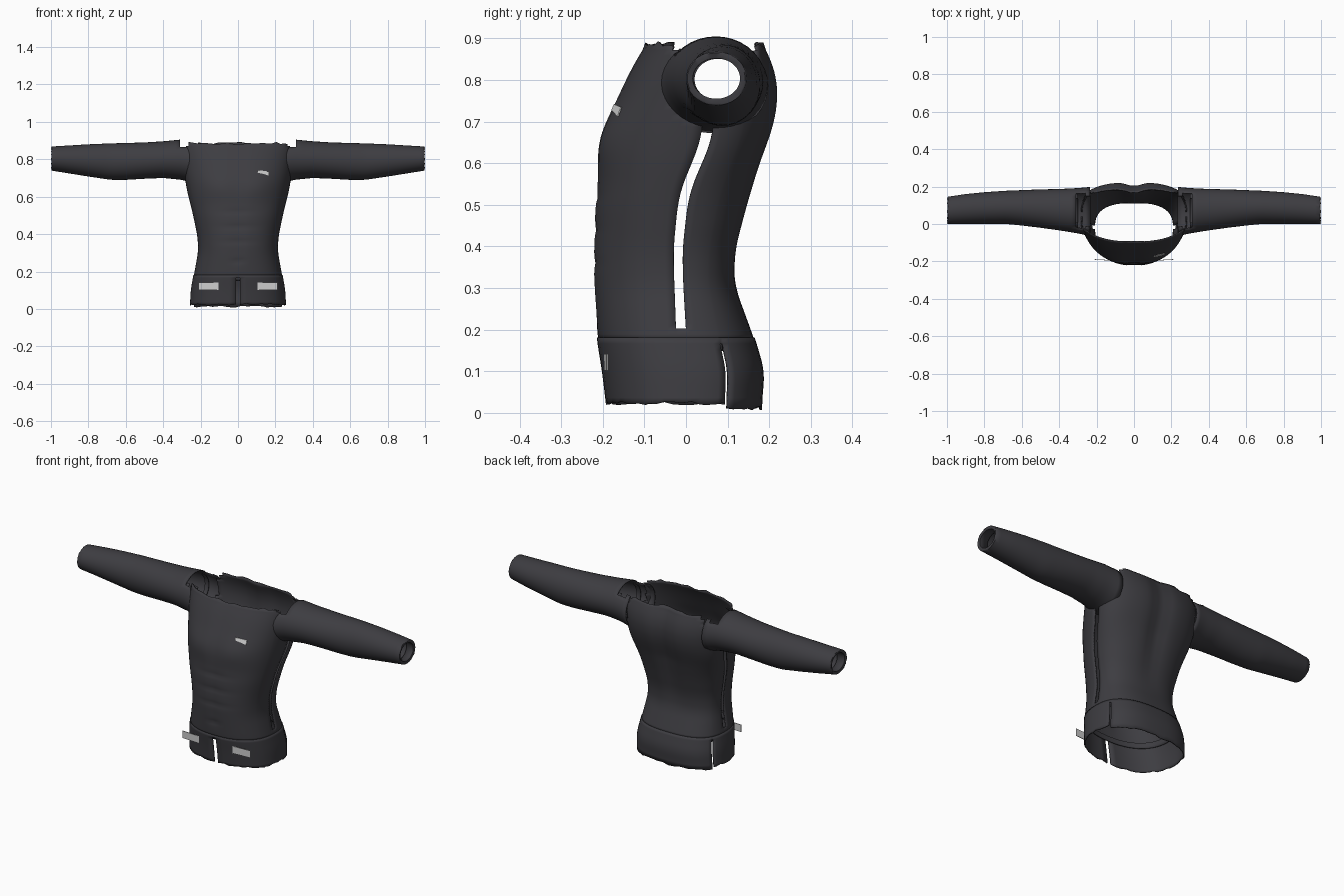
import bpy, bmesh, math, random
from math import sin, cos, pi, exp

if "Cube" in bpy.data.objects:
    bpy.data.objects.remove(bpy.data.objects["Cube"])

random.seed(4)


def material(name, r, g, b):
    m = bpy.data.materials.new(name)
    m.diffuse_color = (r, g, b, 1)
    m.use_nodes = True
    m.node_tree.nodes["Principled BSDF"].inputs["Base Color"].default_value = m.diffuse_color
    return m


FABRIC = material("charcoal fabric", 0.047, 0.046, 0.053)
LABEL = material("light grey label", 0.62, 0.62, 0.62)


def lerp(table, z, col):
    if z <= table[0][0]:
        return table[0][col]
    for a, b in zip(table, table[1:]):
        if z <= b[0]:
            return a[col] + (b[col] - a[col]) * (z - a[0]) / (b[0] - a[0])
    return table[-1][col]


def soft(table, z, col):
    return sum(lerp(table, z + d, col) for d in (-.024, -.012, 0, .012, .024)) / 5


def loft(name, rings, drop, mat):
    """Skin closed rings, leaving out faces whose centre meets the drop rule."""
    bm = bmesh.new()
    rows = [[bm.verts.new(p) for p in ring] for ring in rings]
    n = len(rows[0])
    for lo, hi in zip(rows, rows[1:]):
        for j in range(n):
            k = (j + 1) % n
            quad = (lo[j], lo[k], hi[k], hi[j])
            c = sum((v.co for v in quad), quad[0].co * 0) / 4
            if not drop(c, j):
                bm.faces.new(quad)
    bmesh.ops.delete(bm, geom=[v for v in bm.verts if not v.link_faces], context='VERTS')
    me = bpy.data.meshes.new(name)
    bm.to_mesh(me)
    bm.free()
    me.materials.append(mat)
    ob = bpy.data.objects.new(name, me)
    bpy.context.collection.objects.link(ob)
    return ob


def finish(ob, thickness):
    s = ob.modifiers.new("cloth thickness", 'SOLIDIFY')
    s.thickness, s.offset = thickness, -1
    bpy.ops.object.select_all(action='DESELECT')
    ob.select_set(True)
    bpy.context.view_layer.objects.active = ob
    bpy.ops.object.shade_smooth_by_angle(angle=math.radians(50))


# Torso profile: height, half width, front y, back y, side seam y
BODY = [(0, .255, -.187, .178, 0), (.1, .25, -.199, .186, 0), (.18, .236, -.212, .163, -.012),
        (.3, .214, -.221, .119, -.016), (.35, .214, -.223, .118, -.018), (.4, .219, -.222, .124, -.018),
        (.5, .24, -.219, .151, -.008), (.55, .252, -.213, .166, .005), (.6, .265, -.213, .181, .028),
        (.65, .276, -.208, .2, .048), (.7, .284, -.192, .216, .055), (.75, .292, -.169, .224, .06),
        (.8, .3, -.146, .222, .066), (.85, .305, -.12, .207, .07), (.9, .31, -.088, .18, .07)]

# Columns round the body, with narrow ones at the side seams, hip vents and front slit
quarter = [.035, .12, .22, .33, .43, .475] + [.475 + (1.545 - .475) * i / 10 for i in range(1, 11)]
half = quarter + [pi - t for t in reversed(quarter)]
angles = half + [pi + t for t in half]
N = len(angles)


def body_point(t, z, puff=0.0):
    w, f, b, yc = (soft(BODY, z, c) for c in (1, 2, 3, 4))
    n = 2.35 if sin(t) < 0 else 2.6
    c = math.copysign(abs(cos(t)) ** (2 / n), cos(t))
    s = math.copysign(abs(sin(t)) ** (2 / n), sin(t))
    x = (w + puff) * c
    y = yc + ((yc - f + puff) if s < 0 else (b - yc + puff)) * s
    if s > 0:    # spine groove
        y -= .02 * s * exp(-(x / .05) ** 2) * min(1, max(0, (z - .3) / .3))
    else:        # chest, breastbone and stomach relief
        y -= .007 * exp(-((abs(x) - .11) / .07) ** 2 - ((z - .66) / .06) ** 2)
        y += .005 * exp(-(x / .018) ** 2) * min(1, max(0, (z - .2) / .1))
        for zc in (.36, .44, .52):
            y += .004 * exp(-((z - zc) / .012) ** 2 - (x / .09) ** 2)
        y += .008 * exp(-(x / .015) ** 2 - ((z - .255) / .012) ** 2)
    return x, y, z


# Upper garment body, open along the sides and at the armholes
def drop_body(c, j):
    side = j in (N // 2 - 1, N - 1)
    if side and .2 < c.z < .7:
        return True
    hole = ((c.y - .07) / .108) ** 2 + ((c.z - .8) / .102) ** 2 < 1
    over = c.z > .8 and -.03 < c.y < .17
    return abs(c.x) > .2 and (hole or over)


heights = [.176 + (.885 - .176) * i / 54 for i in range(55)]
rings = [[body_point(t, z) for t in angles] for z in heights]
rings[-1] = [(x, y, z + random.uniform(-.006, .008)) for x, y, z in rings[-1]]
finish(loft("torso", rings, drop_body, FABRIC), .006)


# Hip band with side vents and a slit at the front
def drop_hip(c, j):
    vent = abs(c.x) > .15 and j in (4, N // 2 - 6)
    return (vent and c.z < .17) or (j == N * 3 // 4 - 1 and c.z < .165)


hip_rings = []
for i in range(12):
    z = .022 + (.181 - .022) * i / 11
    ring = [body_point(t, z, .003) for t in angles]
    if i == 0:
        ring = [(x, y, z + random.uniform(-.003, .006) - (.012 if y > .1 else 0)) for x, y, z in ring]
    hip_rings.append(ring)
finish(loft("hip_band", hip_rings, drop_hip, FABRIC), .006)

# Folded lining inside the hip hem
lining = [[body_point(t, z, -.012) for t in angles] for z in (.15, .165, .18)]
lining.append([body_point(t, .182, -.001) for t in angles])
finish(loft("hip_lining", lining, lambda c, j: False, FABRIC), .003)

# Sleeve profile: x, front y, back y, bottom z, top z
ARM = [(.235, -.065, .198, .672, .9), (.3, -.05, .192, .69, .906), (.4, -.034, .187, .7, .896),
       (.5, -.02, .185, .696, .89), (.6, -.008, .181, .69, .887), (.68, .0, .178, .69, .885),
       (.8, .001, .17, .708, .88), (.9, .001, .16, .724, .874), (1.0, .0, .145, .74, .868)]


def arm_ring(x, shrink=0.0, ragged=0.0):
    y0, y1, z0, z1 = (lerp(ARM, x, c) for c in (1, 2, 3, 4))
    ry, rz = (y1 - y0) / 2 - shrink, (z1 - z0) / 2 - shrink
    return [(x - random.uniform(0, ragged), (y0 + y1) / 2 + ry * cos(2 * pi * j / 36),
             (z0 + z1) / 2 + rz * sin(2 * pi * j / 36)) for j in range(36)]


# Sleeves, torn open at the shoulder top, with the cuff turned inwards
arm = [arm_ring(.235 + (.995 - .235) * i / 30) for i in range(31)]
arm += [arm_ring(1.0, .003, .006), arm_ring(.994, .016), arm_ring(.95, .02)]
sleeves = loft("sleeves", arm, lambda c, j: c.x < .31 and c.z > .868, FABRIC)
sleeves.modifiers.new("both sides", 'MIRROR')
finish(sleeves, .005)

# Armhole hem inside each shoulder
hem = [arm_ring(x, s) for x, s in ((.33, .005), (.325, .02), (.3, .022))]
armhole = loft("armhole_hems", hem, lambda c, j: c.z > .86, FABRIC)
armhole.modifiers.new("both sides", 'MIRROR')
finish(armhole, .003)


# Flat labels
def plate(name, outline, y, thick=.003):
    bm = bmesh.new()
    face = bm.faces.new([bm.verts.new((x, y, z)) for x, z in outline])
    ext = bmesh.ops.extrude_face_region(bm, geom=[face])
    for v in ext["geom"]:
        if isinstance(v, bmesh.types.BMVert):
            v.co.y -= thick
    bmesh.ops.recalc_face_normals(bm, faces=bm.faces)
    me = bpy.data.meshes.new(name)
    bm.to_mesh(me)
    bm.free()
    me.materials.append(LABEL)
    ob = bpy.data.objects.new(name, me)
    bpy.context.collection.objects.link(ob)
    return ob


hip = plate("hip_labels", [(.105, .102), (.21, .102), (.21, .142), (.105, .142)], -.188)
hip.modifiers.new("both sides", 'MIRROR')
# Lift the inner end just clear of the curved cloth
for v in hip.data.vertices:
    if v.co.x < .15:
        v.co.y -= .006
patch = plate("chest_patch", [(.105, .728), (.135, .722), (.165, .712), (.165, .735), (.105, .742)], -.178)
for v in patch.data.vertices:
    # Follow the slope of the chest
    w, f, yc = (soft(BODY, v.co.z, c) for c in (1, 2, 4))
    s = (1 - (v.co.x / w) ** 2.35) ** (1 / 2.35)
    v.co.y += yc - (yc - f) * s - .007 + .178
